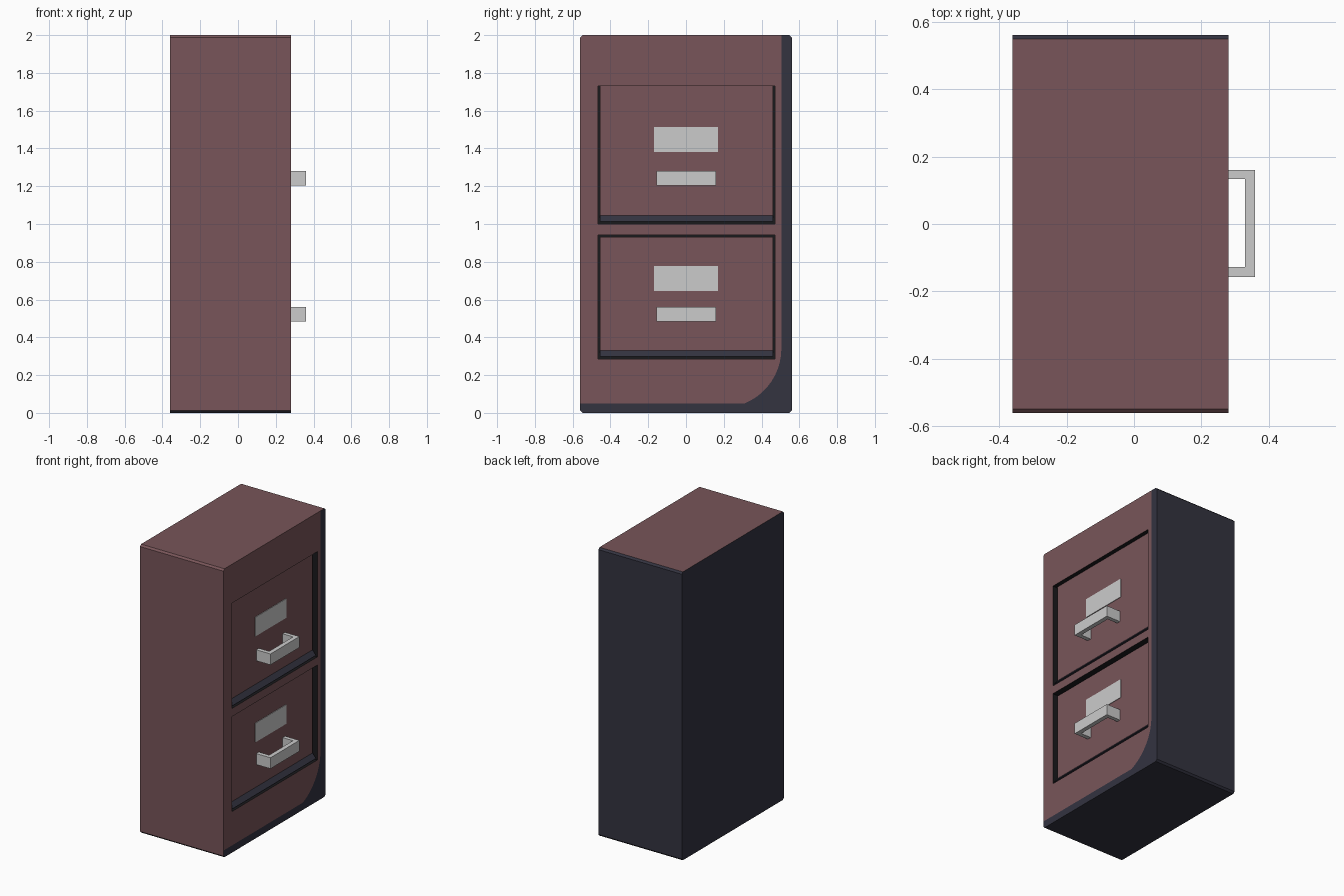
import bpy, bmesh, math
from mathutils import Vector

if "Cube" in bpy.data.objects:
    bpy.data.objects.remove(bpy.data.objects["Cube"])


def material(name, rgb):
    m = bpy.data.materials.new(name)
    m.diffuse_color = (*rgb, 1)
    m.use_nodes = True
    m.node_tree.nodes["Principled BSDF"].inputs["Base Color"].default_value = m.diffuse_color
    return m


BROWN = material("reddish_brown", (0.188, 0.091, 0.100))
SLATE = material("dark_slate", (0.033, 0.033, 0.051))
GREY = material("light_grey", (0.60, 0.60, 0.60))
BLACK = material("gap_black", (0.010, 0.010, 0.012))

# back, gap floor, recessed drawer face, front
X0, XG, XD, X1 = -0.36, 0.23, 0.25, 0.28
W, H, C = 0.56, 2.0, 0.012          # half width, height, chamfer


def extrude(name, loops, d, mats, rule, axis="x"):
    """Extrude outlines (first outer, others holes) between d[0] and d[1].
    Outlines are y-z for axis x, x-z for axis y, x-y for axis z."""
    k = "xyz".index(axis)

    def place(p, h):
        v = list(p)
        v.insert(k, h)
        return v

    normal, shift = Vector(place((0, 0), 1)), Vector(place((0, 0), d[1] - d[0]))
    bm = bmesh.new()
    edges = []
    for loop in loops:
        vs = [bm.verts.new(place(p, d[0])) for p in loop]
        edges += [bm.edges.new((vs[i - 1], vs[i])) for i in range(len(vs))]
    bmesh.ops.triangle_fill(bm, edges=edges, use_beauty=True, use_dissolve=False,
                            normal=normal)
    ext = bmesh.ops.extrude_face_region(bm, geom=bm.faces[:])["geom"]
    bmesh.ops.translate(bm, vec=shift,
                        verts=[v for v in ext if isinstance(v, bmesh.types.BMVert)])
    bmesh.ops.recalc_face_normals(bm, faces=bm.faces[:])
    bm.normal_update()
    for f in bm.faces:
        f.material_index = rule(f.normal, f.calc_center_median())
    bmesh.ops.dissolve_limit(bm, angle_limit=0.001, verts=bm.verts[:],
                             edges=bm.edges[:], delimit={'MATERIAL'})
    me = bpy.data.meshes.new(name)
    bm.to_mesh(me)
    bm.free()
    for m in mats:
        me.materials.append(m)
    bpy.context.collection.objects.link(bpy.data.objects.new(name, me))


def rect(y0, y1, z0, z1):
    return [(y0, z0), (y1, z0), (y1, z1), (y0, z1)]


def plain(n, c):
    return 0


def shell(n):
    """Brown on the top and the -y side, slate elsewhere."""
    return 0 if n.z > 0.9 or (n.y < -0.5 and n.z > -0.5) else 1


# drawer openings: z low, z high, gap above the panel, label z
drawers = {"upper": (1.0, 1.73, 0.0, 1.38), "lower": (0.285, 0.943, 0.011, 0.645)}
YA, YB, GAP = -0.466, 0.471, 0.011

# cabinet body, its front cap is the floor of the drawer gaps
outline = [(-W, C), (-W + C, 0), (W - C, 0), (W, C),
           (W, H - C), (W - C, H), (-W + C, H), (-W, H - C)]
extrude("cabinet_body", [outline], (X0, XG), [BROWN, SLATE, BLACK],
        lambda n, c: 2 if n.x > 0.9 else shell(n))

# curved boundary between brown front and slate trim
YT, ZT, R = 0.505, 0.05, 0.313
end = math.asin(0.29 / R)
arc = [(YT - R + R * math.cos(end * i / 10), 0.34 - R * math.sin(end * i / 10))
       for i in range(11)]
border = [(YT, H)] + arc + [(-W, ZT)]


def frame_rule(n, c):
    if abs(n.x) > 0.9:
        return 0
    return 2 if abs(c.y) < 0.49 and 0.2 < c.z < 1.8 else shell(n)


# brown front frame with the two openings
extrude("front_frame", [border + [(-W, H - C), (-W + C, H)]]
        + [rect(YA, YB, a, b) for a, b, g, zl in drawers.values()],
        (XG, X1), [BROWN, SLATE, BLACK], frame_rule)

# slate trim along the side and the foot
extrude("front_trim", [border + [(-W, C), (-W + C, 0), (W - C, 0), (W, C),
                                 (W, H - C), (W - C, H)]],
        (XG, X1), [BROWN, SLATE],
        lambda n, c: 1 if abs(n.x) > 0.9 or abs(c.y) < 0.5 else shell(n))

for name, (a, b, g, zl) in drawers.items():
    y0, y1 = YA + GAP, YB - GAP
    # recessed drawer front
    extrude(name + "_drawer_front", [rect(y0, y1, a + 0.045, b - g)],
            (XG, XD), [BROWN], plain)
    # sloping slate lip at its foot
    extrude(name + "_drawer_lip",
            [[(XG, a + 0.014), (X1 - 0.003, a + 0.014), (XD, a + 0.045), (XG, a + 0.045)]],
            (y0, y1), [SLATE], plain, "y")
    # label plate
    extrude(name + "_label_plate", [rect(-0.17, 0.17, zl, zl + 0.133)],
            (XD - 0.002, XD + 0.004), [GREY], plain)
    # handle: U profile seen from above
    zh = zl - (0.175 if name == "upper" else 0.16)
    extrude(name + "_handle",
            [[(XD, -0.157), (0.359, -0.157), (0.359, 0.160), (XD, 0.160),
              (XD, 0.133), (0.329, 0.133), (0.329, -0.128), (XD, -0.128)]],
            (zh, zh + 0.076), [GREY], plain, "z")
